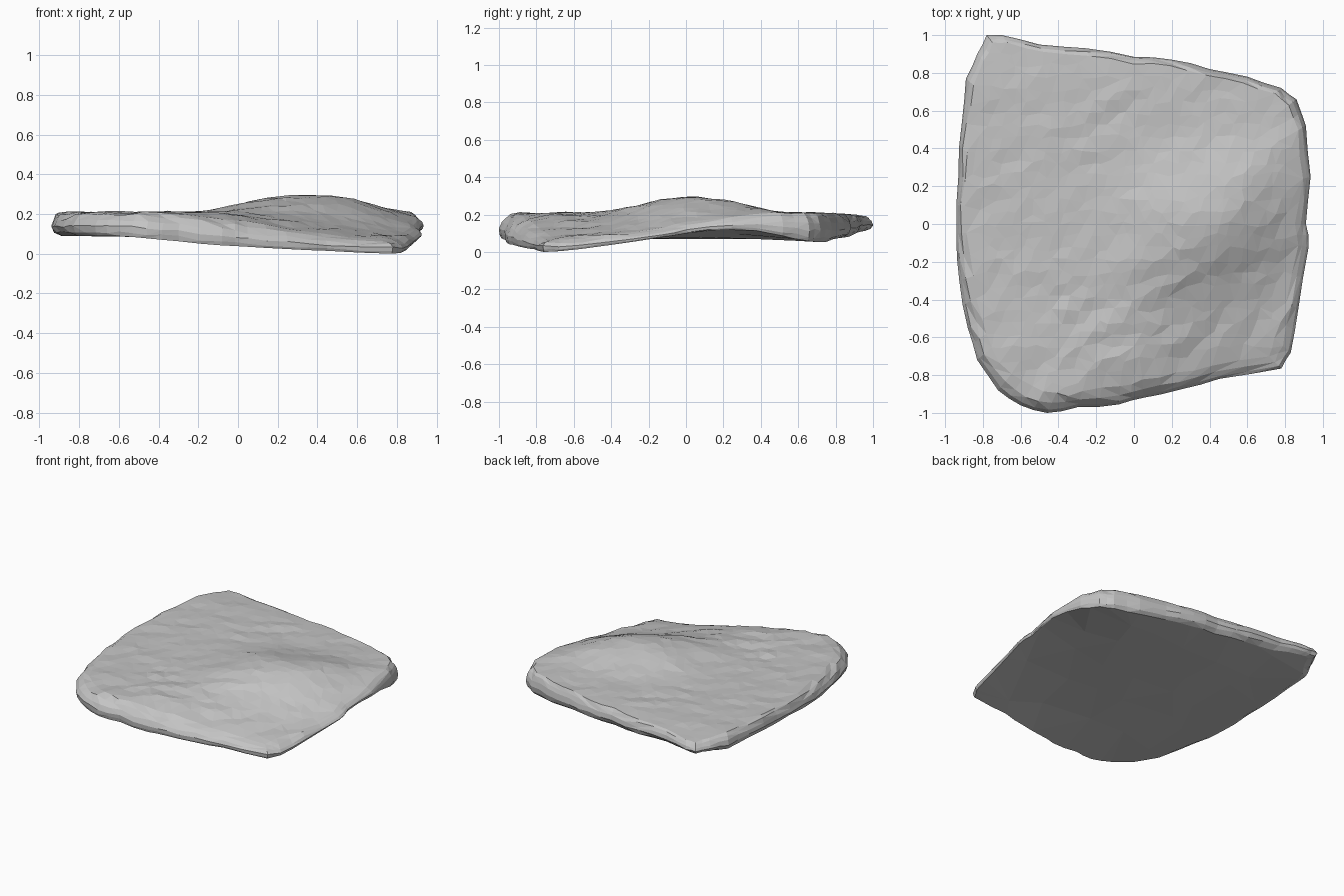
import bpy
import bmesh
import math
import random
from mathutils import Vector, noise
from mathutils.geometry import delaunay_2d_cdt

random.seed(4)

default_cube = bpy.data.objects.get("Cube")
if default_cube:
    bpy.data.objects.remove(default_cube, do_unlink=True)

# Plan outline of the slab, counter-clockwise
OUTLINE = [
    (.91, 0), (.935, .25), (.91, .52), (.86, .66), (.78, .72), (.6, .78),
    (.4, .82), (.2, .87), (0, .885), (-.25, .93), (-.5, .95), (-.7, 1),
    (-.78, 1), (-.83, .9), (-.89, .77), (-.91, .55), (-.93, .25),
    (-.94, -.05), (-.925, -.3), (-.88, -.55), (-.83, -.72), (-.72, -.88),
    (-.6, -.96), (-.46, -1), (-.3, -.97), (-.08, -.955), (.05, -.92),
    (.25, -.875), (.45, -.82), (.78, -.765), (.83, -.68), (.87, -.45),
    (.925, -.12),
]

# Rim section from top to underside: (inset, height fraction)
UPPER_RIM = [(.085, 1), (.045, .87), (.015, .66), (0, .4)]
LOWER_RIM = [(.015, .16), (.05, 0)]


def smoothstep(low, high, value):
    t = min(max((value - low) / (high - low), 0), 1)
    return t * t * (3 - 2 * t)


def bump(x, y, cx, cy, wide, deep):
    return math.exp(-abs((x - cx) / wide) ** 3 - abs((y - cy) / deep) ** 2.5)


def roughness(x, y):
    """Streaky stone grain running diagonally, stronger toward the front."""
    along, across = .85 * x + .5 * y, .85 * y - .5 * x
    strength = .01 + .006 * smoothstep(0, .6, -y)
    return strength * noise.noise(Vector((along * 4, across * 12, 0)))


def top_height(x, y):
    z = .21 + .086 * bump(x, y, .36, .03 + .25 * (x - .36), .4, .31)
    z -= .135 * smoothstep(.35, 1.45, x - .9 * y)
    z -= .015 * smoothstep(.75, 1, y)
    return z + roughness(x, y)


def bottom_height(x, y):
    z = .072 - .072 * smoothstep(.6, 1.3, .6 * x - y)
    z += .05 * bump(x, y, .93, .25, .3, .32)
    z -= .02 * bump(x, y, .75, .68, .3, .2)
    z += .02 * smoothstep(.1, .7, -x) + .025 * smoothstep(.75, 1, y)
    return z


def refined_outline():
    """Add a slightly chipped midpoint between the outline points."""
    points = []
    for i, point in enumerate(OUTLINE):
        a, b = Vector(point), Vector(OUTLINE[(i + 1) % len(OUTLINE)])
        chip = 1 + random.uniform(-.004, .008)
        points += [a, (a + b) / 2 * chip]
    return points


def inside(point, loop):
    hit = False
    for a, b in zip(loop, loop[1:] + loop[:1]):
        if (a.y > point.y) != (b.y > point.y):
            if point.x < a.x + (point.y - a.y) * (b.x - a.x) / (b.y - a.y):
                hit = not hit
    return hit


def scatter(loop, spacing):
    """Jittered points that stay within a loop."""
    points = []
    steps = int(1 / spacing) + 1
    for row in range(-steps, steps + 1):
        for column in range(-steps, steps + 1):
            stagger = .5 * (row % 2)
            point = Vector((column + stagger + random.uniform(-.3, .3),
                            row + random.uniform(-.3, .3))) * spacing
            if inside(point * 1.04, loop):
                points.append(point)
    return points


def cap(bm, ring, spacing, height, upward):
    """Triangulate a surface whose border is an existing rim ring."""
    loop = [v.co.xy for v in ring]
    extra = scatter(loop, spacing)
    count = len(loop)
    edges = [(i, (i + 1) % count) for i in range(count)]
    coords, _, faces, *_ = delaunay_2d_cdt(loop + extra, edges, [], 1, 1e-6)
    verts = ring + [bm.verts.new((p.x, p.y, height(p.x, p.y)))
                    for p in coords[count:]]
    for face in faces:
        order = face if upward else reversed(face)
        bm.faces.new([verts[i] for i in order])


def rim_ring(bm, outline, inset, blend, is_upper):
    """One loop of the rim: wide bevel in front, undercut at left and back."""
    ring = []
    for point in outline:
        front = smoothstep(-.4, .7, -point.y)
        undercut = smoothstep(-.5, .6, point.y - point.x)
        factor = .5 + .6 * front if is_upper else .2 + .8 * undercut
        scale = 1 - inset * factor * random.uniform(.85, 1.15)
        x, y = point * scale
        low, high = bottom_height(x, y), top_height(x, y)
        shift = random.uniform(-.06, .06) if 0 < blend < 1 else 0
        ring.append(bm.verts.new((x, y, low + (high - low) * (blend + shift))))
    return ring


bm = bmesh.new()
outline = refined_outline()

# Rounded, chipped rim
rings = [rim_ring(bm, outline, *step, True) for step in UPPER_RIM]
rings += [rim_ring(bm, outline, *step, False) for step in LOWER_RIM]

for upper, lower in zip(rings, rings[1:]):
    for i in range(len(upper)):
        j = (i + 1) % len(upper)
        bm.faces.new((upper[i], lower[i], lower[j], upper[j]))

# Weathered top and plain underside
cap(bm, rings[0], .065, top_height, True)
cap(bm, rings[-1], .3, bottom_height, False)

# Rest the slab on the ground
bmesh.ops.triangulate(bm, faces=bm.faces[:])
bmesh.ops.recalc_face_normals(bm, faces=bm.faces[:])
lowest = min(v.co.z for v in bm.verts)
bmesh.ops.translate(bm, verts=bm.verts[:], vec=(0, 0, -lowest))

mesh = bpy.data.meshes.new("stone_slab")
bm.to_mesh(mesh)
bm.free()
slab = bpy.data.objects.new("stone_slab", mesh)
bpy.context.collection.objects.link(slab)

# Plain grey stone
stone = bpy.data.materials.new("grey_stone")
stone.use_nodes = True
grey = (.55, .55, .55, 1)
stone.diffuse_color = grey
stone.node_tree.nodes["Principled BSDF"].inputs["Base Color"].default_value = grey
mesh.materials.append(stone)
